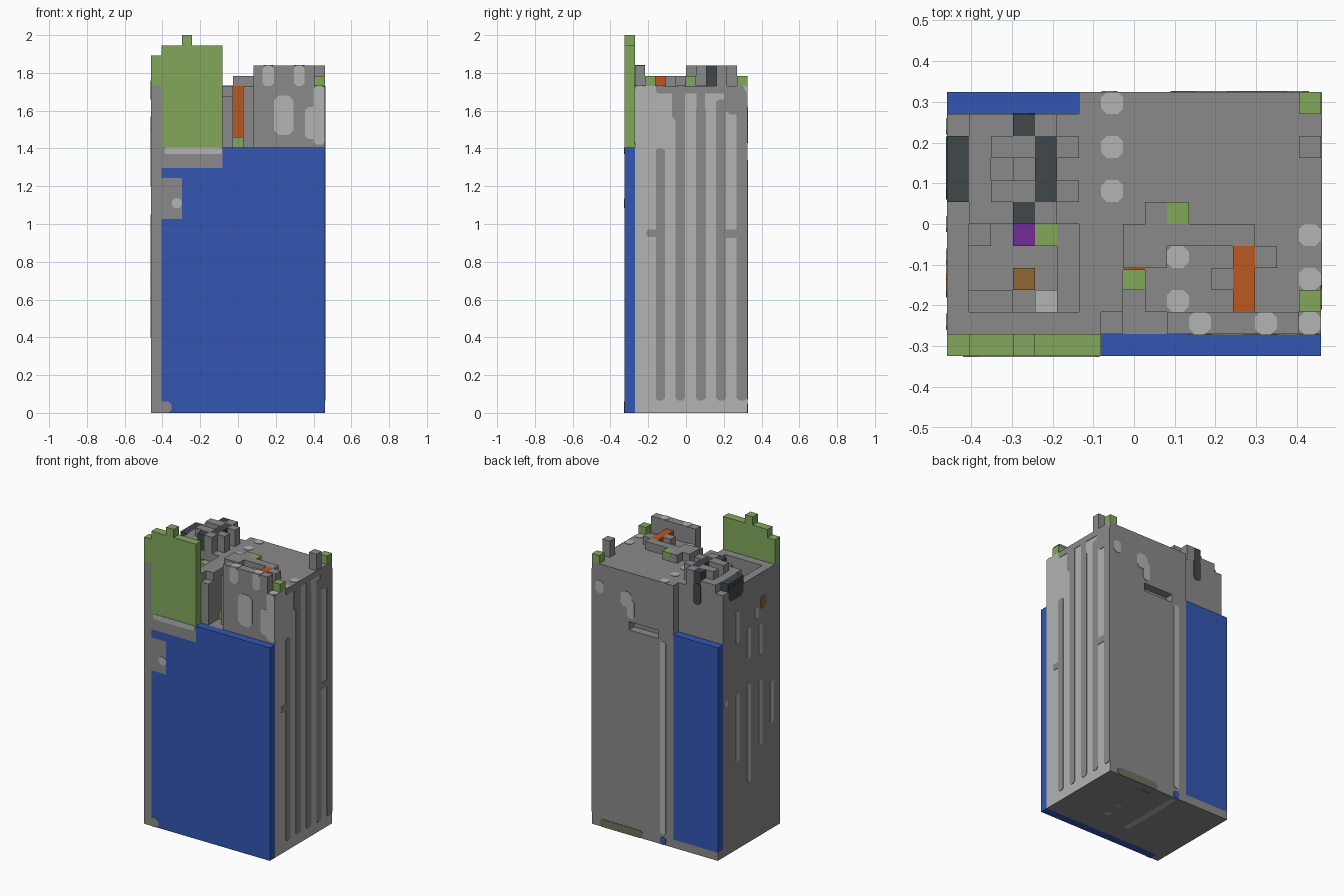
import bpy, bmesh
from mathutils import Vector

if "Cube" in bpy.data.objects:
    bpy.data.objects.remove(bpy.data.objects["Cube"], do_unlink=True)

U = 2 / 37                        # one block
ORIGIN = Vector((-8.5, -6, 0))    # block grid corner


def material(name, rgb):
    m = bpy.data.materials.new(name)
    m.use_nodes = True
    col = [((c / 255 + 0.055) / 1.055) ** 2.4 for c in rgb] + [1]
    m.diffuse_color = col
    m.node_tree.nodes["Principled BSDF"].inputs["Base Color"].default_value = col
    return m


GREY = material("stone grey", (138, 138, 138))
LIGHT = material("light grey", (178, 180, 179))
BLUE = material("blue", (52, 86, 178))
GREEN = material("green", (131, 167, 92))
ORANGE = material("orange", (188, 88, 34))
DARK = material("charcoal", (65, 71, 75))
PURPLE = material("purple", (113, 44, 150))
BROWN = material("brown", (143, 105, 50))
OLIVE = material("olive grey", (112, 112, 92))


def finish(name, bm, mat):
    bmesh.ops.recalc_face_normals(bm, faces=bm.faces)
    me = bpy.data.meshes.new(name)
    bm.to_mesh(me)
    bm.free()
    me.materials.append(mat)
    ob = bpy.data.objects.new(name, me)
    bpy.context.collection.objects.link(ob)
    return ob


def blocks(name, mat, *boxes):
    """Boxes in block units: x0, x1, y0, y1, z0, z1."""
    bm = bmesh.new()
    for b in boxes:
        lo, hi = Vector(b[0::2]), Vector(b[1::2])
        vs = bmesh.ops.create_cube(bm, size=1)["verts"]
        for v in vs:
            p = (lo + hi) / 2 + v.co * (hi - lo)
            v.co = (p + ORIGIN) * U
    return finish(name, bm, mat)


def paint(name, mat, axis, level, *rects, out=1, thick=0.003):
    """Thin clipped-corner plates on a plane; rects are a0, a1, b0, b1."""
    bm = bmesh.new()
    for a0, a1, b0, b1 in rects:
        c = min(a1 - a0, b1 - b0) * 0.25
        ring = [(a0 + c, b0), (a1 - c, b0), (a1, b0 + c), (a1, b1 - c),
                (a1 - c, b1), (a0 + c, b1), (a0, b1 - c), (a0, b0 + c)]
        layers = []
        for h in (level - 0.001 * out, level + thick * out):
            layer = []
            for a, b in ring:
                p = [a, b]
                p.insert(axis, h)
                layer.append(bm.verts.new(p))
            bm.faces.new(layer)
            layers.append(layer)
        for i in range(8):
            j = (i + 1) % 8
            bm.faces.new((layers[0][i], layers[0][j], layers[1][j], layers[1][i]))
    return finish(name, bm, mat)


# Tower body with carved areas
body = blocks("tower_body", GREY, (0, 17, 0, 12, 0, 32))
carved = {
    "front_cut": (1, 18, -1, 1, -1, 33),
    "back_cut": (-1, 6, 11, 13, 1, 33),
    "roof_pit": (1, 6, 2, 6, 29, 33),
    "front_notch": (7, 10, 0, 4, 26, 33),
    "back_slot": (8, 12, 11, 13, 25, 26),
}
for name, box in carved.items():
    cutter = blocks(name, GREY, box)
    cutter.hide_render = True
    mod = body.modifiers.new(name, "BOOLEAN")
    mod.object, mod.operation, mod.solver = cutter, "DIFFERENCE", "EXACT"
    bpy.context.view_layer.objects.active = body
    bpy.ops.object.modifier_apply(modifier=name)
    bpy.data.objects.remove(cutter, do_unlink=True)
body.data.materials.clear()
body.data.materials.append(GREY)
body.data.materials.append(LIGHT)
for f in body.data.polygons:
    f.material_index = int(f.normal.x > 0.9 and f.center.x > 8.4 * U)

# Front and back cladding
blocks("front_blue_panel", BLUE, (1, 17, 0, 1, 0, 19), (3, 17, 0, 1, 19, 23),
       (1, 17, 0, 1, 23, 24), (7, 17, 0, 1, 24, 26))
blocks("front_grey_inserts", GREY, (1, 3, 0, 1, 19, 23), (1, 7, 0, 1, 24, 26))
blocks("back_blue_panel", BLUE, (0, 6, 11, 12, 1, 26))
blocks("green_sign", GREEN, (0, 1, 0, 1, 32, 35), (1, 7, 0, 1, 26, 36),
       (3, 4, 0, 1, 36, 37))

# Front parapet and notch pillars
blocks("front_parapet", GREY, (10, 16, 1, 2, 32, 34))
blocks("notch_pillars", GREY, (7, 8, 1, 2, 26, 31), (7, 8, 2, 4, 26, 32),
       (9, 10, 2, 4, 26, 32))
blocks("notch_green_block", GREEN, (8, 9, 3, 4, 26, 27))
blocks("notch_orange_strip", ORANGE, (8, 9, 3.9, 4, 27, 32))

# Roof ridges and corner markers
blocks("roof_ridges", GREY, (8, 14, 5, 6, 32, 33), (9, 10, 6, 7, 32, 33),
       (8, 10, 4, 5, 32, 33), (12, 13, 3, 4, 32, 33), (14, 15, 4, 5, 32, 33))
blocks("roof_orange_bar", ORANGE, (13, 14, 2, 5, 32, 33))
blocks("roof_green_blocks", GREEN, (10, 11, 6, 7, 32, 33),
       (16, 17, 2, 3, 32, 33), (16, 17, 11, 12, 32, 33))
blocks("roof_post", GREY, (16, 17, 9, 10, 32, 34))

# Rooftop machinery ring
blocks("machine_frame", GREY, (1, 2, 7, 10, 32, 33), (2, 4, 7, 8, 32, 34),
       (2, 4, 9, 10, 32, 34), (3, 4, 8, 9, 32, 33), (5, 6, 7, 8, 32, 34),
       (5, 6, 9, 10, 32, 34), (1, 3, 10, 11, 32, 33), (4, 5, 10, 11, 32, 34),
       (1, 3, 6, 7, 32, 33), (4, 5, 6, 7, 32, 34))
blocks("machine_dark_parts", DARK, (0, 1, 7, 10, 32, 33), (4, 5, 7, 10, 32, 34),
       (3, 4, 10, 11, 32, 34), (3, 4, 6, 7, 32, 34))
paint("machine_back_pipe", DARK, 1, 5 * U, (-0.297, -0.243, 1.62, 1.76))
paint("machine_side_patch", DARK, 0, -8.5 * U, (0.06, 0.215, 1.66, 1.76), out=-1)

# Pit contents
blocks("pit_steps", GREY, (1, 2, 5, 6, 29, 31), (5, 6, 2, 6, 29, 31),
       (1, 3, 2, 3, 29, 30))
blocks("pit_purple_block", PURPLE, (3, 4, 5, 6, 29, 31))
blocks("pit_green_block", GREEN, (4, 5, 5, 6, 29, 31))
blocks("pit_brown_block", BROWN, (3, 4, 3, 4, 29, 30))
blocks("pit_light_block", LIGHT, (4, 5, 2, 3, 29, 30))

# Right wall grooves
paint("right_grooves", GREY, 0, 8.5 * U,
      (-0.16, -0.112, 0.065, 1.4), (-0.055, -0.005, 0.065, 1.62),
      (0.053, 0.105, 0.065, 1.62), (0.16, 0.212, 0.065, 1.66),
      (0.268, 0.323, 0.065, 1.7), (-0.21, -0.15, 0.93, 0.97),
      (0.2, 0.28, 0.925, 0.97), (0.2, 0.32, 1.58, 1.73),
      (-0.16, 0.31, 1.69, 1.73), (-0.075, -0.005, 1.55, 1.71),
      (0.055, 0.1, 1.6, 1.71))

# Left wall stripes
left = -8.5 * U
paint("left_stripes", LIGHT, 0, left,
      *[(y - 0.02, y + 0.02, lo, hi) for y, lo, hi in (
          (0.12, 0.58, 1.03), (0, 0.4, 1.05), (-0.12, 0.6, 1.03),
          (-0.24, 0.7, 0.98), (0.24, 0.98, 1.03), (0.12, 1.36, 1.57),
          (0, 1.22, 1.42), (-0.12, 1.2, 1.4), (-0.08, 1.45, 1.52))], out=-1)
paint("left_brown_patch", BROWN, 0, left, (-0.18, -0.12, 1.49, 1.57), out=-1)

# Front wall markings
paint("front_windows", LIGHT, 1, -5 * U, (0.19, 0.295, 1.47, 1.68),
      (0.13, 0.19, 1.73, 1.838), (0.297, 0.351, 1.73, 1.838),
      (0.4, 0.459, 1.42, 1.73), (0.355, 0.42, 1.45, 1.62), out=-1)
paint("front_insert_marks", LIGHT, 1, -6 * U, (-0.39, -0.085, 1.37, 1.404),
      (-0.35, -0.298, 1.085, 1.135), out=-1)
paint("front_corner_mark", GREY, 1, -6 * U, (-0.42, -0.353, 0, 0.06), out=-1)

# Back wall markings
back = 6 * U
paint("back_marks", LIGHT, 1, back, (-0.08, -0.04, 0.07, 1.34),
      (0.375, 0.43, 1.54, 1.62), (0.17, 0.25, 1.5, 1.6),
      (0.15, 0.2, 1.43, 1.55))
paint("back_olive_mark", OLIVE, 1, back, (0.09, 0.4, 0, 0.05))
paint("back_blue_mark", BLUE, 1, back, (-0.08, -0.04, 0, 0.05))

# Roof tiles
paint("roof_tiles", LIGHT, 2, 32 * U,
      *[(x, x + U, y * U, (y + 1) * U) for x, rows in (
          (-0.081, (5, 3, 1)), (0.405, (-1, -3, -5)), (0.081, (-2, -4)))
        for y in rows])
paint("parapet_tiles", LIGHT, 2, 34 * U, (0.135, 0.189, -0.27, -0.216),
      (0.297, 0.351, -0.27, -0.216))

# Underside markings
paint("underside_marks", LIGHT, 2, 0.001, (-0.08, -0.04, -0.15, 0.3),
      *[(x, x + 0.04, y, y + 0.04) for x in (0.02, 0.12) for y in (-0.1, 0, 0.1)],
      out=-1, thick=0.001)
paint("underside_olive", OLIVE, 2, 0.001, (0.1, 0.4, 0.25, 0.323), out=-1, thick=0.001)
